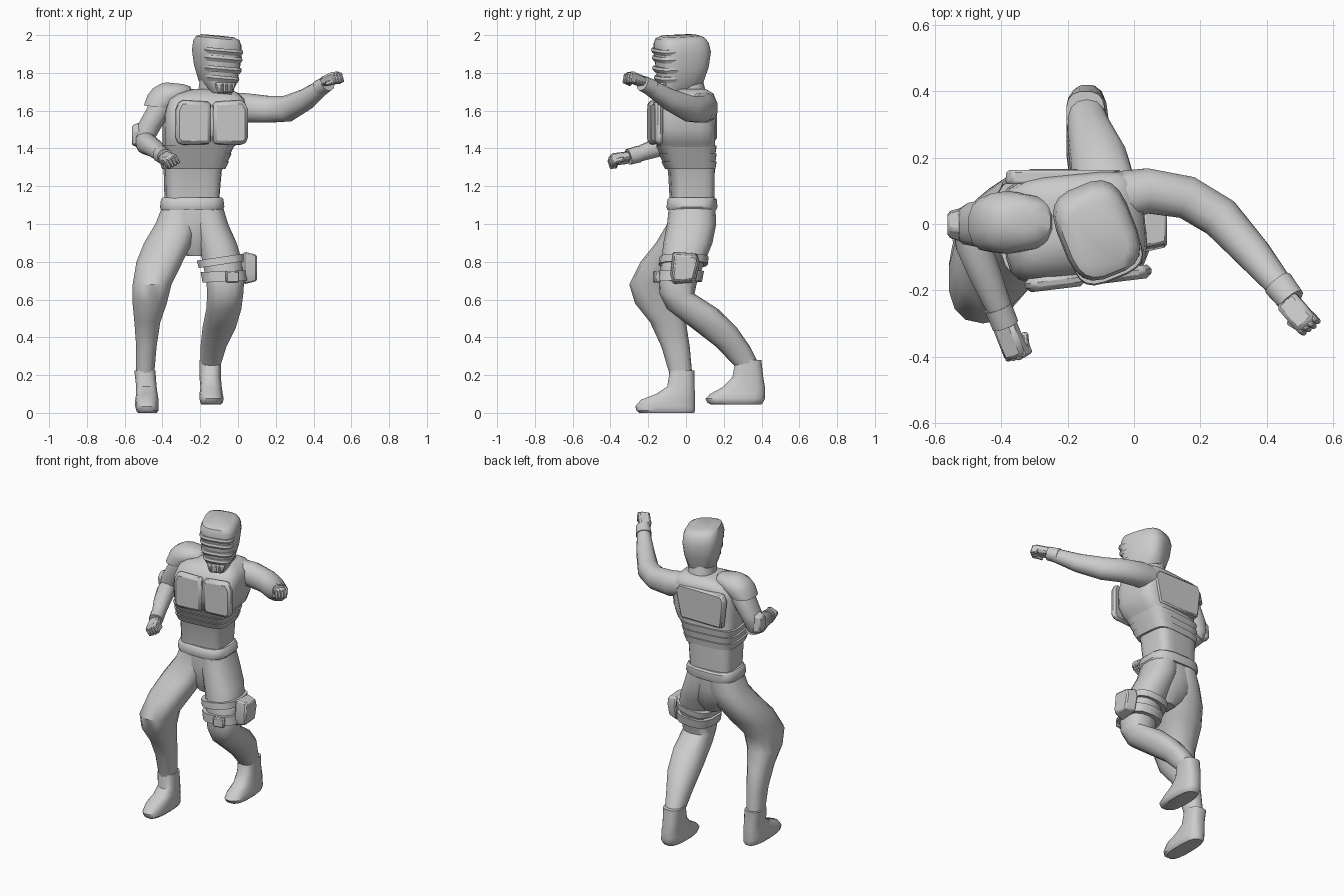
import bpy, bmesh
from math import cos, sin, pi
from mathutils import Vector, Matrix

I = Matrix.Identity(4)


def finish(name, bm, mat=I, bevel=0, angle=0.7):
    bmesh.ops.recalc_face_normals(bm, faces=bm.faces)
    me = bpy.data.meshes.new(name)
    bm.to_mesh(me)
    bm.free()
    me.transform(mat)
    ob = bpy.data.objects.new(name, me)
    bpy.context.collection.objects.link(ob)
    if bevel:
        m = ob.modifiers.new("bevel", 'BEVEL')
        m.width = bevel
        m.segments = 1
    bpy.ops.object.select_all(action='DESELECT')
    ob.select_set(True)
    bpy.context.view_layer.objects.active = ob
    bpy.ops.object.shade_smooth_by_angle(angle=angle)
    return ob


def sq(v, p):
    return (abs(v) ** (2 / p)) * (1 if v >= 0 else -1)


def skin(bm, rings):
    vs = [[bm.verts.new(c) for c in r] for r in rings]
    n = len(vs[0])
    for a, b in zip(vs, vs[1:]):
        for i in range(n):
            bm.faces.new((a[i], a[(i + 1) % n], b[(i + 1) % n], b[i]))
    bm.faces.new(vs[0])
    bm.faces.new(vs[-1])


def loft(name, rings, p=2.3, n=14, yaw=0, tilt=0, mat=I, angle=0.7):
    """Horizontal rings given as (z, x0, x1, y0, y1)."""
    bm = bmesh.new()
    out = []
    for z, x0, x1, y0, y1 in rings:
        ring = []
        for i in range(n):
            a = 2 * pi * (i + .5) / n
            u, v = sq(cos(a), p) * (x1 - x0) / 2, sq(sin(a), p) * (y1 - y0) / 2
            ring.append(((x0 + x1) / 2 + u * cos(yaw) - v * sin(yaw),
                         (y0 + y1) / 2 + u * sin(yaw) + v * cos(yaw), z + tilt * u))
        out.append(ring)
    skin(bm, out)
    return finish(name, bm, mat, angle=angle)


def tube(name, pts, p=2.2, n=12):
    """Limb along points given as (x, y, z, side radius, up radius)."""
    bm = bmesh.new()
    out = []
    c = [Vector(q[:3]) for q in pts]
    for k, q in enumerate(pts):
        t = (c[min(k + 1, len(c) - 1)] - c[max(k - 1, 0)]).normalized()
        h = t.cross(Vector((0, 0, 1))).normalized()
        v = h.cross(t)
        angs = [2 * pi * (i + .5) / n for i in range(n)]
        out.append([c[k] + h * q[3] * sq(cos(a), p) + v * q[4] * sq(sin(a), p) for a in angs])
    skin(bm, out)
    return finish(name, bm)


def slab(name, pts, y0, y1, scale=.92, mat=I, bevel=.008):
    """Outline in x,z extruded from y0 to y1, narrowing toward y1."""
    bm = bmesh.new()
    cx = sum(q[0] for q in pts) / len(pts)
    cz = sum(q[1] for q in pts) / len(pts)
    skin(bm, [[(x, y0, z) for x, z in pts],
              [(cx + (x - cx) * scale, y1, cz + (z - cz) * scale) for x, z in pts]])
    return finish(name, bm, mat, bevel)


def box(name, size, mat, bevel=.006):
    bm = bmesh.new()
    bmesh.ops.create_cube(bm, size=1, matrix=Matrix.Diagonal((*size, 1)))
    return finish(name, bm, mat, bevel)


# Torso and neck
loft("torso", [(1.10, -.385, -.105, -.08, .145), (1.28, -.39, -.09, -.09, .147),
               (1.39, -.395, -.05, -.13, .147), (1.43, -.395, 0, -.155, .147),
               (1.50, -.395, .03, -.172, .148), (1.60, -.39, .035, -.168, .15),
               (1.66, -.37, .03, -.145, .15), (1.69, -.33, 0, -.11, .14),
               (1.715, -.24, -.04, -.06, .10)], p=4.5, n=20, yaw=.1)
loft("neck", [(1.64, -.22, -.05, -.06, .12), (1.80, -.2, -.05, -.09, .08)])
for k in range(3):
    z, w = 1.29 + .042 * k, .014 * k
    loft("rib_band", [(z, -.398, -.072 + w, -.105 - w, .15),
                      (z + .041, -.41, -.052 + w, -.125 - w, .156)], p=4.5, n=20, yaw=.1)
loft("belt", [(1.075, -.41, -.08, -.10, .162), (1.09, -.415, -.07, -.105, .168),
              (1.13, -.41, -.075, -.10, .165), (1.14, -.40, -.085, -.09, .155)], p=3.2, n=16)

# Low chest plates facing slightly to the figure's left, and the back panel
chest = Matrix.Translation((-.158, 0, 0)) @ Matrix.Rotation(.12, 4, 'Z')
for s in (-1, 1):
    slab("chest_plate", [(s * x, z) for x, z in
                         ((.002, 1.42), (.17, 1.415), (.195, 1.44), (.195, 1.61), (.17, 1.66), (.002, 1.65))],
         -.145, -.186, .92, chest, .014)
slab("back_panel", [(-.37, 1.44), (-.07, 1.44), (-.03, 1.62), (-.06, 1.66), (-.37, 1.66), (-.39, 1.62)],
     .12, .163, .97)

# Helmet, turned to the figure's left
head = Matrix.Translation((-.115, -.012, 1.85)) @ Matrix.Rotation(.38, 4, 'Z') @ Matrix.Rotation(.05, 4, 'X')
loft("helmet", [(-.155, -.05, .05, -.13, -.02), (-.1, -.085, .085, -.14, .095),
                (-.02, -.105, .105, -.145, .125), (.06, -.115, .115, -.15, .14),
                (.11, -.111, .111, -.148, .13), (.135, -.1, .1, -.138, .112),
                (.147, -.075, .075, -.115, .085)], p=3.2, n=20, mat=head, tilt=-.08)
for z, w, f in ((.07, .109, -.162), (.03, .106, -.16), (-.025, .102, -.162), (-.075, .09, -.158)):
    loft("face_ridge", [(z - .018, -w + .008, w - .008, f + .012, .03), (z, -w, w, f, .03),
                        (z + .014, -w + .002, w - .002, f + .005, .03)],
         p=3.4, n=20, mat=head, angle=.3, tilt=-.08)
slab("chin_guard", [(-.045, -.155), (.045, -.155), (.065, -.09), (-.065, -.09)], -.06, -.155, .85, head)
for s in (-1, 0, 1):
    box("grille_bar", (.012, .02, .05), head @ Matrix.Translation((s * .026, -.15, -.122)), .003)

# Pelvis and legs
loft("pelvis", [(1.10, -.40, -.085, -.09, .15), (1.0, -.41, -.085, -.095, .153),
                (.91, -.36, -.10, -.085, .13), (.83, -.27, -.17, -.05, .08)], p=2.8)
loft("right_leg", [(1.10, -.40, -.20, -.09, .155), (1.0, -.44, -.20, -.10, .155),
                   (.9, -.50, -.24, -.16, .12), (.8, -.54, -.29, -.24, .06),
                   (.68, -.56, -.35, -.30, -.03), (.58, -.56, -.375, -.27, -.04),
                   (.48, -.55, -.41, -.19, 0), (.35, -.54, -.43, -.13, .02),
                   (.18, -.54, -.445, -.08, .035)], p=2.4)
loft("left_leg", [(1.10, -.27, -.08, -.09, .155), (1.0, -.25, -.05, -.10, .16),
                  (.9, -.215, -.005, -.12, .14), (.8, -.19, .025, -.13, .1),
                  (.7, -.17, .035, -.145, .06), (.63, -.165, .03, -.14, .045),
                  (.55, -.17, .02, -.10, .17), (.45, -.19, -.01, .03, .27),
                  (.35, -.20, -.06, .16, .34), (.24, -.2, -.095, .265, .395)], p=2.4)

# Boots
loft("right_boot", [(0, -.53, -.43, -.25, .045), (.012, -.54, -.42, -.265, .05),
                    (.035, -.545, -.42, -.27, .05), (.07, -.545, -.42, -.24, .05),
                    (.1, -.54, -.425, -.16, .05), (.14, -.54, -.43, -.1, .045),
                    (.225, -.55, -.437, -.087, .045)], p=2.8, n=16)
loft("left_boot", [(.045, -.195, -.09, .13, .40), (.055, -.2, -.08, .11, .41),
                   (.075, -.205, -.075, .1, .42), (.1, -.205, -.08, .125, .42),
                   (.135, -.2, -.085, .19, .42), (.19, -.205, -.09, .245, .41),
                   (.28, -.205, -.088, .26, .40)], p=2.8, n=16)

# Thigh straps, buckle and holster
loft("upper_strap", [(.785, -.21, .035, -.145, .115), (.825, -.22, .035, -.14, .12)], p=2.7, tilt=.15)
loft("lower_strap", [(.695, -.19, .05, -.158, .085), (.75, -.20, .045, -.155, .095)], p=2.7, tilt=.04)
box("buckle", (.07, .03, .06), Matrix.Translation((-.03, -.155, .72)) @ Matrix.Rotation(.2, 4, 'Z'))
slab("holster", [(-.07, .855), (.06, .845), (.075, .79), (.05, .69), (-.07, .68), (-.085, .73)],
     -.02, -.09, .8, Matrix.Translation((.01, 0, 0)) @ Matrix.Rotation(pi / 2, 4, 'Z'))

# Right arm, bent forward
loft("right_upper_arm", [(1.71, -.44, -.30, -.07, .08), (1.6, -.49, -.35, -.08, .08),
                         (1.52, -.535, -.4, -.07, .07), (1.45, -.55, -.44, -.065, .055),
                         (1.40, -.53, -.46, -.05, .03)])
loft("right_shoulder_pad", [(1.62, -.50, -.36, -.085, .085), (1.675, -.48, -.28, -.09, .1),
                            (1.71, -.45, -.24, -.08, .09), (1.735, -.41, -.25, -.05, .065),
                            (1.745, -.38, -.29, -.02, .035)], tilt=-.1, p=2.4)
tube("right_forearm", [(-.50, .02, 1.445, .05, .055), (-.485, -.06, 1.425, .055, .058),
                       (-.45, -.15, 1.405, .05, .05), (-.395, -.28, 1.36, .037, .038)])
tube("right_cuff", [(-.41, -.25, 1.37, .043, .045), (-.388, -.305, 1.355, .042, .043)])
slab("right_elbow_pad", [(-.05, 1.42), (-.03, 1.40), (.04, 1.41), (.055, 1.50), (.02, 1.54), (-.04, 1.53)],
     -.03, -.072, .75, Matrix.Translation((-.49, 0, 0)) @ Matrix.Rotation(-pi / 2, 4, 'Z'))

# Left arm, thrown forward and outward
tube("left_arm", [(-.06, .08, 1.63, .08, .07), (.04, .10, 1.615, .07, .08), (.16, .08, 1.607, .067, .073),
                  (.26, .02, 1.61, .065, .07), (.36, -.09, 1.66, .055, .057), (.46, -.21, 1.735, .038, .04)])
tube("left_cuff", [(.435, -.18, 1.72, .048, .045), (.475, -.23, 1.745, .043, .041)])


# Fists: palm, four curled fingers and a thumb along a direction
def fist(side, pos, direction, roll):
    rot = Vector(direction).to_track_quat('Y', 'Z').to_matrix().to_4x4()
    m = Matrix.Translation(pos) @ rot @ Matrix.Rotation(roll, 4, 'Y')
    box(side + "_palm", (.072, .11, .05), m @ Matrix.Translation((0, -.01, 0)), .012)
    for k in range(4):
        box(side + "_finger", (.018, .042, .054),
            m @ Matrix.Translation((-.027 + .018 * k, .033 - .003 * abs(k - 1), -.012)), .005)
    s = 1 if side == "left" else -1
    box(side + "_thumb", (.022, .06, .024),
        m @ Matrix.Translation((s * .03, .012, -.024)) @ Matrix.Rotation(.3 * s, 4, 'Z'), .006)


fist("right", (-.368, -.36, 1.345), (.16, -.4, -.05), .5)
fist("left", (.498, -.275, 1.772), (.6, -.7, .3), .1)
